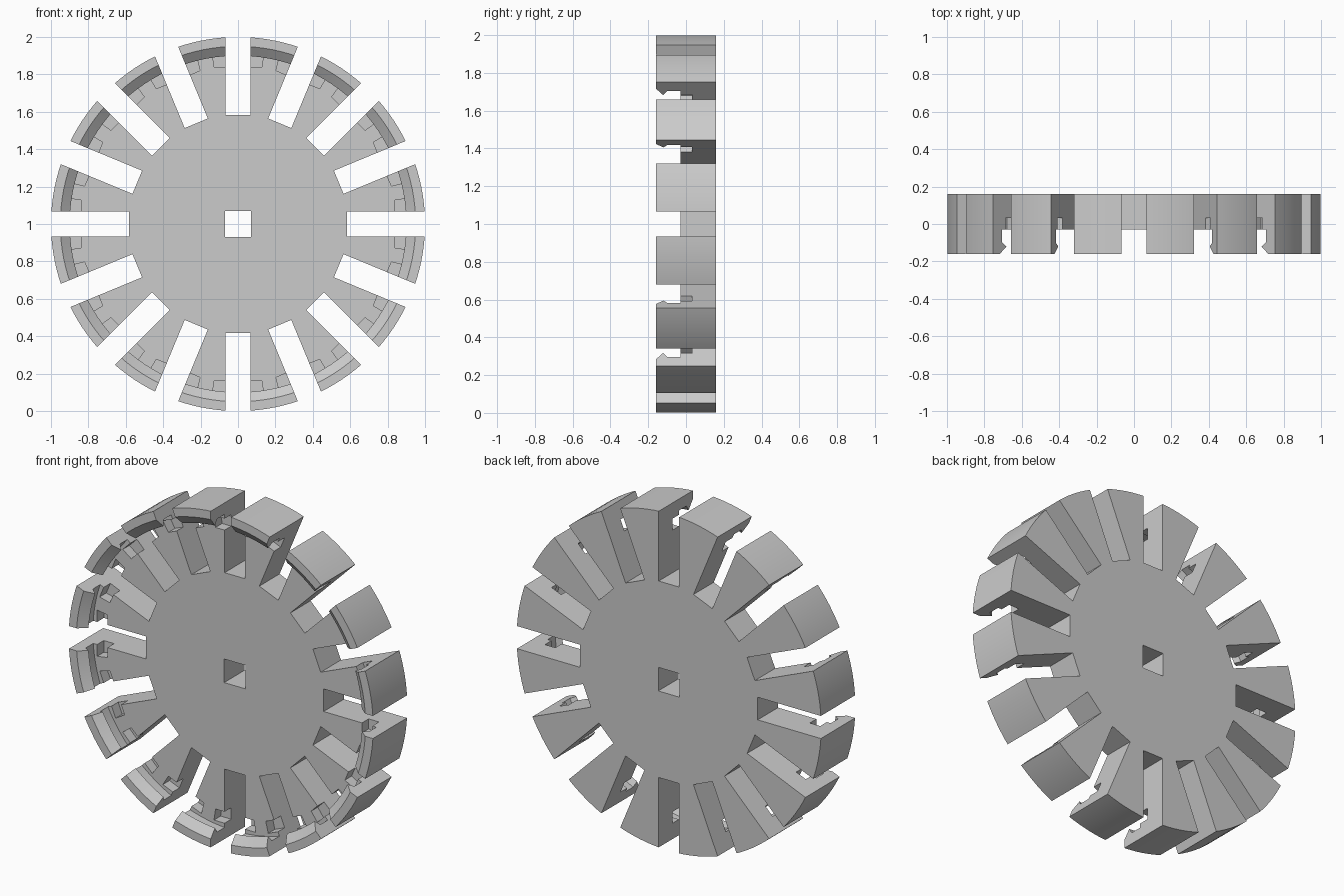
import bpy, bmesh, math
from mathutils import Matrix, Vector

cube = bpy.data.objects.get("Cube")
if cube:
    bpy.data.objects.remove(cube, do_unlink=True)

SLOTS = 16
CENTRE = Matrix.Translation((0, 0, 1))

grey = bpy.data.materials.new("plain grey")
grey.use_nodes = True
colour = (0.6, 0.6, 0.6, 1)
grey.diffuse_color = colour
grey.node_tree.nodes["Principled BSDF"].inputs["Base Color"].default_value = colour


def make_object(name, bm):
    bmesh.ops.recalc_face_normals(bm, faces=bm.faces)
    bm.transform(CENTRE)
    mesh = bpy.data.meshes.new(name)
    bm.to_mesh(mesh)
    bm.free()
    mesh.materials.append(grey)
    obj = bpy.data.objects.new(name, mesh)
    bpy.context.collection.objects.link(obj)
    return obj


def prism(bm, outline, y0, y1, angle=0):
    """Extrude an (x, z) outline along y, turned about the wheel axis."""
    turn = Matrix.Rotation(angle, 3, 'Y')
    front = [bm.verts.new(turn @ Vector((x, y0, z))) for x, z in outline]
    back = [bm.verts.new(turn @ Vector((x, y1, z))) for x, z in outline]
    bm.faces.new(front)
    bm.faces.new(back[::-1])
    for i in range(len(outline)):
        j = (i + 1) % len(outline)
        bm.faces.new((front[i], back[i], back[j], front[j]))


def rect(x, z0, z1):
    return [(-x, z0), (x, z0), (x, z1), (-x, z1)]


def cut(target, cutter):
    mod = target.modifiers.new("cut", 'BOOLEAN')
    mod.operation = 'DIFFERENCE'
    mod.solver = 'EXACT'
    mod.object = cutter
    bpy.ops.object.modifier_apply(modifier=mod.name)
    bpy.data.objects.remove(cutter, do_unlink=True)


# Disc with a hooked rim, turned from a (radius, y) profile
profile = [(0, -0.03), (0.932, -0.03), (0.932, -0.10), (0.90, -0.12),
           (0.95, -0.16), (1, -0.16), (1, 0.16), (0, 0.16)]
bm = bmesh.new()
pts = [bm.verts.new((0, y, r)) for r, y in profile]
edges = [bm.edges.new(pair) for pair in zip(pts, pts[1:])]
bmesh.ops.spin(bm, geom=pts + edges, cent=(0, 0, 0), axis=(0, 1, 0),
               angle=math.tau, steps=128)
bmesh.ops.remove_doubles(bm, verts=bm.verts, dist=0.0005)
disc = make_object("slotted_disc", bm)
bpy.context.view_layer.objects.active = disc
disc.select_set(True)

# Radial slots and the square axle hole
bm = bmesh.new()
prism(bm, rect(0.07, -0.07, 0.07), -0.5, 0.5)
for i in range(SLOTS):
    prism(bm, rect(0.067, 0.583, 1.2), -0.5, 0.5, math.tau * i / SLOTS)
cut(disc, make_object("slot_cutter", bm))

# Shallow pockets on both sides of every slot, just under the lip
a = math.radians(8.6)
s, c = math.sin(a), math.cos(a)
inner, outer = 0.845, 0.914
wedge = [(-inner * s, inner * c), (inner * s, inner * c),
         (outer * s, outer * c), (-outer * s, outer * c)]
bm = bmesh.new()
for i in range(SLOTS):
    prism(bm, wedge, -0.06, 0.032, math.tau * i / SLOTS)
cut(disc, make_object("pocket_cutter", bm))

bpy.ops.object.shade_smooth_by_angle(angle=math.radians(20))
